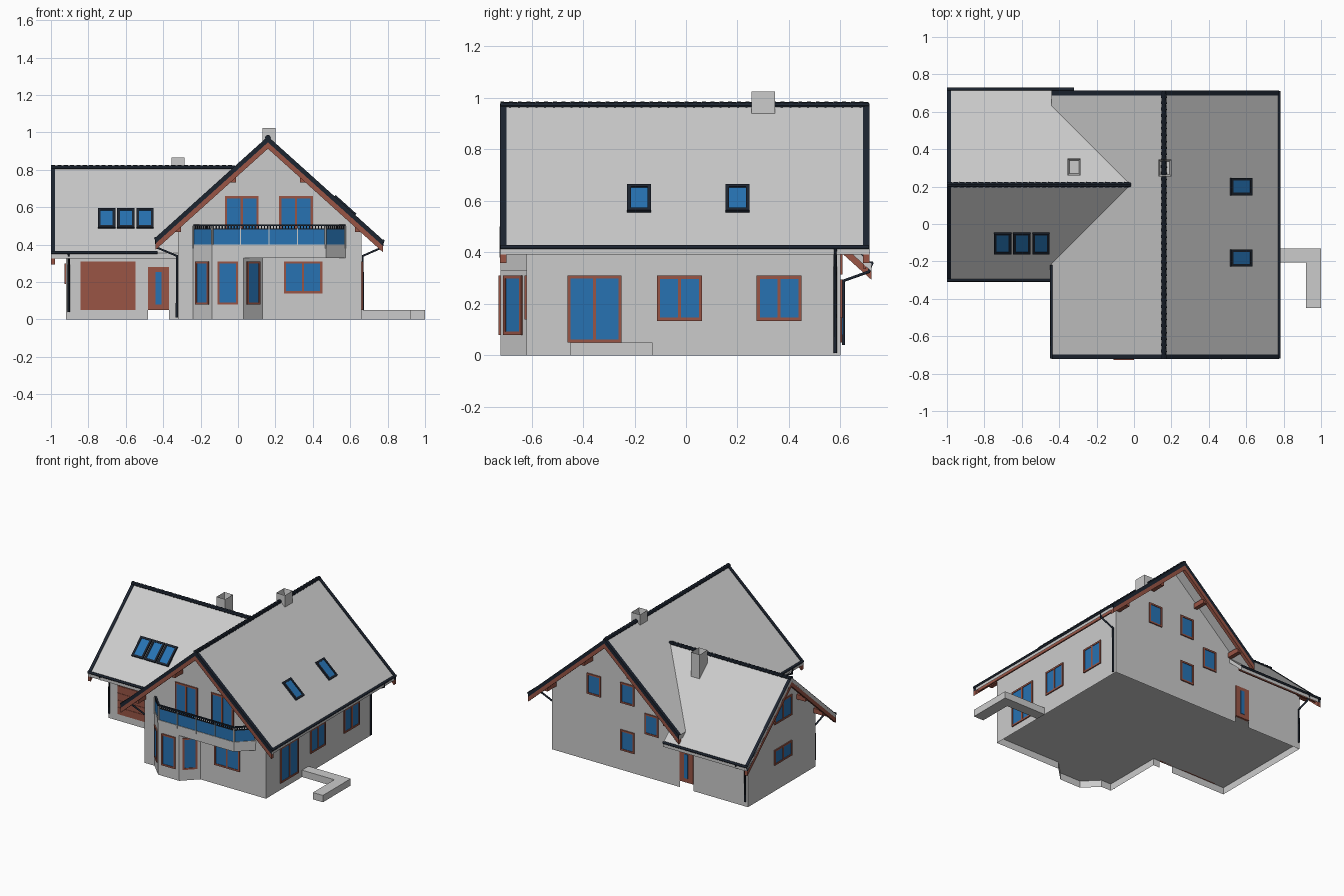
import bpy, bmesh, math
from mathutils import Vector, Matrix

if "Cube" in bpy.data.objects:
    bpy.data.objects.remove(bpy.data.objects["Cube"])

S = 0.9                                   # roof pitch (rise per run)
RX, RZ = 0.16, 0.975                      # main ridge x, height
WY, WZ = 0.21, 0.815                      # wing ridge y, height


def material(name, rgb):
    m = bpy.data.materials.new(name)
    m.diffuse_color = (*rgb, 1)
    m.use_nodes = True
    m.node_tree.nodes["Principled BSDF"].inputs["Base Color"].default_value = m.diffuse_color
    return m


BROWN = material("brown_wood", (0.32, 0.09, 0.06))
BLUE = material("blue_glass", (0.02, 0.17, 0.45))
DARK = material("dark_metal", (0.012, 0.018, 0.03))


def finish(name, bm, mat=None):
    bmesh.ops.remove_doubles(bm, verts=bm.verts, dist=1e-5)
    bmesh.ops.recalc_face_normals(bm, faces=bm.faces)
    me = bpy.data.meshes.new(name)
    bm.to_mesh(me)
    bm.free()
    if mat:
        me.materials.append(mat)
    ob = bpy.data.objects.new(name, me)
    bpy.context.collection.objects.link(ob)
    return ob


def sheets(name, polys, mat=None):
    bm = bmesh.new()
    for p in polys:
        bm.faces.new([bm.verts.new(v) for v in p])
    return finish(name, bm, mat)


def slab(name, outline, height, thick, mat=None):
    """Plan outline raised to height(x, y), given vertical thickness."""
    bm = bmesh.new()
    top = [bm.verts.new((x, y, height(x, y))) for x, y in outline]
    low = [bm.verts.new((x, y, height(x, y) - thick)) for x, y in outline]
    bm.faces.new(top)
    bm.faces.new(low[::-1])
    for i in range(len(top)):
        j = (i + 1) % len(top)
        bm.faces.new((top[i], low[i], low[j], top[j]))
    return finish(name, bm, mat)


def blocks(name, origin, u, v, parts, mat=None):
    """Boxes (u0,u1,v0,v1,n0,n1) in a local frame, n = u x v points outward."""
    u, v = Vector(u).normalized(), Vector(v).normalized()
    n = u.cross(v)
    bm = bmesh.new()
    for u0, u1, v0, v1, n0, n1 in parts:
        M = Matrix((u * (u1 - u0), v * (v1 - v0), n * (n1 - n0))).transposed().to_4x4()
        M.translation = (Vector(origin) + u * (u0 + u1) / 2 + v * (v0 + v1) / 2
                         + n * (n0 + n1) / 2)
        bmesh.ops.create_cube(bm, size=1, matrix=M)
    return finish(name, bm, mat)


def box(name, x0, x1, y0, y1, z0, z1, mat=None):
    return slab(name, [(x0, y0), (x1, y0), (x1, y1), (x0, y1)], lambda x, y: z1, z1 - z0, mat)


def window(name, origin, u, w, h, panes=1, v=(0, 0, 1), mat=BROWN, depth=0.008, t=0.012):
    a, b = w / 2, h / 2
    bars = [(-a, a, b - t, b), (-a, a, -b, t - b)]
    for i in range(panes + 1):
        c = -a + t / 2 + i * (w - t) / panes
        bars.append((c - t / 2, c + t / 2, -b + t, b - t))
    blocks(name + "_frame", origin, u, v, [(*q, -0.01, depth) for q in bars], mat)
    blocks(name + "_glass", origin, u, v, [(-a + t, a - t, -b + t, b - t, -0.008, depth - 0.004)], BLUE)


def pipe(name, pts, r):
    cu = bpy.data.curves.new(name, 'CURVE')
    cu.dimensions = '3D'
    cu.bevel_depth, cu.bevel_resolution, cu.use_fill_caps = r, 1, True
    sp = cu.splines.new('POLY')
    sp.points.add(len(pts) - 1)
    for p, q in zip(sp.points, pts):
        p.co = (*q, 1)
    cu.materials.append(DARK)
    bpy.context.collection.objects.link(bpy.data.objects.new(name, cu))


def main_z(d=0):
    return lambda x, y: RZ - S * abs(x - RX) + d


def wing_z(d=0):
    return lambda x, y: WZ - S * abs(y - WY) + d


# walls, notched under the doors, and the raised floor
notch = [(-0.48, 0), (-0.48, 0.05), (-0.37, 0.05), (-0.37, 0)]
front = [(-0.32, 0), (-0.24, 0), (-0.24, 0.05), (0.13, 0.05), (0.13, 0), (0.66, 0),
         (0.66, 0.495), (RX, 0.945), (-0.32, 0.513)]
back = [(-0.92, 0), *notch, (0.66, 0), (0.66, 0.495), (RX, 0.945), (-0.32, 0.513),
        (-0.32, 0.434), (-0.92, 0.434)]
wing = [(-0.92, 0), *notch, (-0.32, 0), (-0.32, 0.434), (-0.92, 0.434)]
gable = [(-0.18, 0), (0.6, 0), (0.6, 0.434), (WY, 0.785), (-0.18, 0.434)]
sheets("house_walls", [
    [(x, -0.62, z) for x, z in front], [(x, 0.6, z) for x, z in back[::-1]],
    [(x, -0.18, z) for x, z in wing], [(-0.92, y, z) for y, z in gable[::-1]],
    [(0.66, -0.62, 0), (0.66, 0.6, 0), (0.66, 0.6, 0.495), (0.66, -0.62, 0.495)],
    [(-0.32, -0.18, 0), (-0.32, -0.62, 0), (-0.32, -0.62, 0.513), (-0.32, -0.18, 0.513)]])
bay = [(-0.24, -0.62), (-0.14, -0.72), (0.03, -0.72), (0.13, -0.62)]
sheets("bay_walls", [[(*p, 0), (*q, 0), (*q, 0.34), (*p, 0.34)] for p, q in zip(bay, bay[1:])])
sheets("floor", [[(x, y, 0.05) for x, y in [(-0.92, 0.6), (-0.92, -0.18), (-0.32, -0.18), (-0.32, -0.62),
                                            *bay, (0.66, -0.62), (0.66, 0.6)]]])

# roof planes meeting in two valleys
vx = RX - (RZ - WZ) / S
F, B, L, R = -0.72, 0.71, -0.44, 0.775
slab("main_roof_right", [(RX, F), (R, F), (R, B), (RX, B)], main_z(), 0.03)
slab("main_roof_left", [(RX, F), (RX, B), (L, B), (L, WY + vx - L), (vx, WY), (L, WY - vx + L), (L, F)],
     main_z(), 0.03)
for side, s in (("front", -1), ("back", 1)):
    slab("wing_roof_" + side, [(-1, WY), (vx, WY), (-0.32, WY + s * (vx + 0.32)),
                               (-0.32, WY + s * 0.51), (-1, WY + s * 0.51)], wing_z(), 0.03)
    # gable edge trims: dark verge over brown bargeboard
    y0 = F if s < 0 else B
    for half, xe in (("left", L), ("right", R)):
        strip = [(RX, y0 - s * 0.022), (xe, y0 - s * 0.022), (xe, y0 + s * 0.003), (RX, y0 + s * 0.003)]
        slab(f"main_verge_{side}_{half}", strip, main_z(0.004), 0.032, DARK)
        slab(f"main_bargeboard_{side}_{half}", strip, main_z(-0.028), 0.034, BROWN)
    ye = WY + s * 0.51
    strip = [(-1, WY), (-1, ye), (-0.978, ye), (-0.978, WY)]
    slab(f"wing_verge_{side}", strip, wing_z(0.004), 0.032, DARK)
    slab(f"wing_bargeboard_{side}", strip, wing_z(-0.028), 0.034, BROWN)
    # wing eave boards, gutters and downpipes
    box(f"wing_fascia_{side}", -0.99, -0.32, ye - s * 0.025 - 0.005, ye - s * 0.025 + 0.005, 0.335, 0.37, BROWN)
    pipe(f"wing_gutter_{side}", [(-1, ye, 0.358), (-0.32 if s > 0 else -0.43, ye, 0.358)], 0.009)
    yw = WY + s * 0.402
    pipe(f"wing_downpipe_{side}", [(-0.905, ye, 0.355), (-0.905, ye - s * 0.01, 0.325),
                                   (-0.905, yw, 0.29), (-0.905, yw, 0.04)], 0.007)
    # purlin ends
    ya, yb = (F + 0.01, -0.6) if s < 0 else (0.58, B - 0.01)
    for i, dx in enumerate((-0.48, -0.185, 0.185, 0.48)):
        z = main_z()(RX + dx, 0) - 0.04
        box(f"main_purlin_{side}_{i}", RX + dx - 0.014, RX + dx + 0.014, ya, yb, z - 0.035, z, BROWN)
    for i, d in enumerate((0.185, 0.38)):
        y = WY + s * d
        z = wing_z()(0, y) - 0.04
        box(f"wing_purlin_{side}_{i}", -0.99, -0.9, y - 0.014, y + 0.014, z - 0.035, z, BROWN)

# main eave boards, gutters and downpipes
for side, s, xe, y1, xw, yp in (("right", 1, 0.775, B, 0.667, 0.58), ("left", -1, -0.44, -0.22, -0.327, -0.6)):
    z = main_z()(xe, 0)
    x = xe - s * 0.025
    box("main_fascia_" + side, x - 0.005, x + 0.005, F + 0.02, y1, z - 0.03, z + 0.01, BROWN)
    pipe("main_gutter_" + side, [(xe, F, z - 0.001), (xe, y1, z - 0.001)], 0.009)
    pipe("main_downpipe_" + side, [(xe, yp, z), (xe - s * 0.005, yp, 0.385), (xw, yp, 0.34), (xw, yp, 0.01)], 0.007)


# ridge caps of overlapping tapered tiles
def ridge(name, start, axis, length):
    bm = bmesh.new()
    n = round(length / 0.034)
    rot = Vector(axis).to_track_quat('Z', 'Y').to_matrix().to_4x4()
    for i in range(n):
        c = Vector(start) + Vector(axis) * (i + 0.5) * length / n
        bmesh.ops.create_cone(bm, cap_ends=True, segments=8, radius1=0.016, radius2=0.012,
                              depth=length / n + 0.003, matrix=Matrix.Translation(c) @ rot)
    finish(name, bm, DARK)


ridge("main_ridge", (RX, F, RZ - 0.004), (0, 1, 0), B - F)
ridge("wing_ridge", (-1 + 0.002, WY, WZ - 0.004), (1, 0, 0), vx + 0.998)

# hollow chimneys
for name, x, y, z0, z1 in (("main_chimney", 0.165, 0.3, 0.8, 1.025), ("wing_chimney", -0.32, 0.305, 0.68, 0.865)):
    bm = bmesh.new()
    bmesh.ops.create_cube(bm, size=1, matrix=Matrix.Translation((x, y, (z0 + z1) / 2))
                          @ Matrix.Diagonal((0.07, 0.09, z1 - z0, 1)))
    bm.faces.ensure_lookup_table()
    top = max(bm.faces, key=lambda f: f.calc_center_median().z)
    bmesh.ops.inset_region(bm, faces=[top], thickness=0.014)
    bmesh.ops.translate(bm, verts=top.verts, vec=(0, 0, -0.06))
    finish(name, bm)

# wall windows: name, origin, direction, width, height, panes
X, Y = Vector((1, 0, 0)), Vector((0, 1, 0))
for spec in [
    ("balcony_door_left", (0.02, -0.62, 0.53), X, 0.18, 0.26, 2),
    ("balcony_door_right", (0.31, -0.62, 0.53), X, 0.18, 0.26, 2),
    ("front_window", (0.348, -0.62, 0.225), X, 0.205, 0.17, 2),
    ("bay_window_middle", (-0.055, -0.72, 0.195), X, 0.11, 0.23, 1),
    ("bay_window_left", (-0.19, -0.67, 0.195), X - Y, 0.1, 0.23, 1),
    ("bay_window_right", (0.08, -0.67, 0.195), X + Y, 0.1, 0.23, 1),
    ("terrace_door", (0.66, -0.355, 0.18), Y, 0.21, 0.26, 2),
    ("right_window_a", (0.66, -0.025, 0.222), Y, 0.175, 0.175, 2),
    ("right_window_b", (0.66, 0.362, 0.222), Y, 0.175, 0.175, 2),
    ("back_window_a", (0.32, 0.6, 0.56), -X, 0.11, 0.15, 1),
    ("back_window_b", (0.05, 0.6, 0.565), -X, 0.11, 0.15, 1),
    ("back_window_c", (-0.145, 0.6, 0.39), -X, 0.11, 0.15, 1),
    ("back_window_d", (0.05, 0.6, 0.22), -X, 0.11, 0.15, 1),
    ("wing_window_upper", (-0.92, 0.2, 0.56), -Y, 0.2, 0.15, 2),
    ("wing_window_lower", (-0.92, 0.2, 0.245), -Y, 0.2, 0.11, 2),
]:
    window(*spec)

# garage door and the two entrance doors
blocks("garage_door", (-0.695, -0.18, 0.18), X, (0, 0, 1),
       [(-0.147, 0.147, -0.13 + i * 0.052, -0.08 + i * 0.052, -0.01, 0.006) for i in range(5)]
       + [(-0.147, 0.147, -0.13, 0.13, -0.01, 0.003)], BROWN)
for name, y, u in (("front_door", -0.18, X), ("back_door", 0.6, -X)):
    o = (-0.425, y, 0.165)
    blocks(name, o, u, (0, 0, 1), [(-0.055, 0.055, -0.115, 0.115, -0.01, 0.006)], BROWN)
    blocks(name + "_glass", o, u, (0, 0, 1), [(-0.015, 0.015, -0.085, 0.09, 0, 0.009)], BLUE)

# roof windows
for i, y in enumerate((-0.182, 0.2)):
    window(f"main_skylight_{i}", (0.57, y, main_z()(0.57, y)), Y, 0.093, 0.15, 1, (-1, 0, S), DARK, 0.012, 0.014)
for i in range(3):
    window(f"wing_skylight_{i}", (-0.702 + i * 0.102, -0.1, wing_z()(0, -0.1)), X, 0.092, 0.15, 1,
           (0, 1, S), DARK, 0.012, 0.014)

# balcony slab, glass panels, posts and railing
rim = [(-0.24, -0.62), (-0.14, -0.72), (0.47, -0.72), (0.575, -0.62)]
slab("balcony_slab", rim, lambda x, y: 0.4, 0.07)
for k, (p, q) in enumerate(zip(rim, rim[1:])):
    p, q = Vector((*p, 0.4)), Vector((*q, 0.4))
    w, u = (q - p).length, q - p
    n = 4 if k == 1 else 1
    bars = round(w / 0.016)
    blocks(f"balcony_glass_{k}", p, u, (0, 0, 1), [(0.003, w - 0.003, 0, 0.082, -0.012, -0.004)], BLUE)
    blocks(f"balcony_posts_{k}", p, u, (0, 0, 1),
           [(i * w / n - 0.003, i * w / n + 0.003, -0.02, 0.1, -0.01, 0.002) for i in range(n + 1)])
    blocks(f"balcony_rail_{k}", p, u, (0, 0, 1),
           [(0, w, 0.1, 0.109, -0.013, -0.001), (0, w, 0.08, 0.086, -0.011, -0.003)]
           + [((i + 0.3) * w / bars, (i + 0.7) * w / bars, 0.086, 0.1, -0.01, -0.004) for i in range(bars)], DARK)

# low L-shaped terrace wall
slab("terrace_wall", [(0.66, -0.205), (0.92, -0.205), (0.92, -0.45), (1, -0.45), (1, -0.13), (0.66, -0.13)],
     lambda x, y: 0.05, 0.05)
